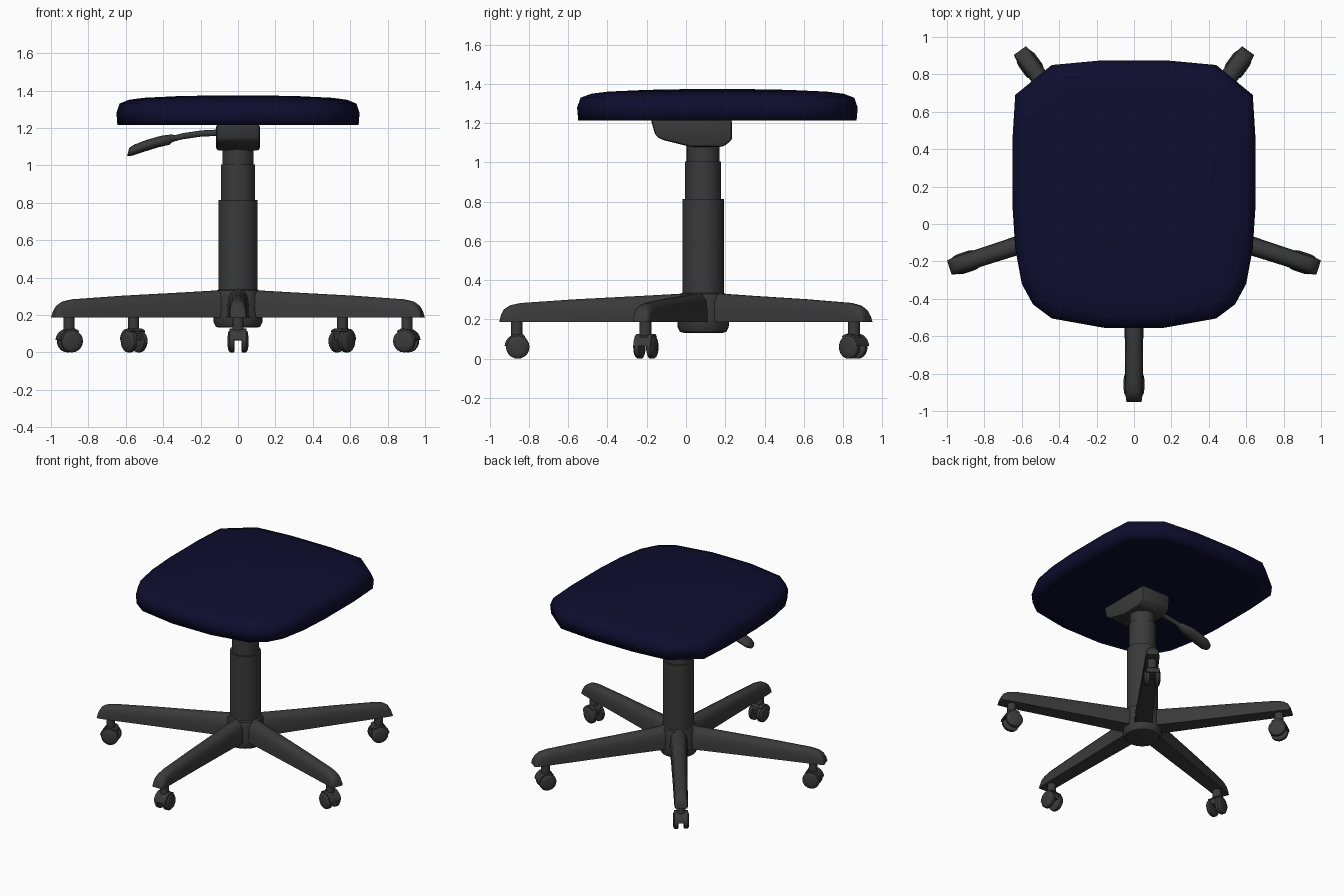
import bpy, bmesh, math
from mathutils import Matrix, Vector

if "Cube" in bpy.data.objects:
    bpy.data.objects.remove(bpy.data.objects["Cube"])

HUB_Y = 0.0875


def material(name, rgb):
    m = bpy.data.materials.new(name)
    m.diffuse_color = (*rgb, 1)
    m.use_nodes = True
    m.node_tree.nodes["Principled BSDF"].inputs["Base Color"].default_value = m.diffuse_color
    return m


GREY = material("charcoal plastic", (0.042, 0.042, 0.042))
NAVY = material("navy fabric", (0.004, 0.004, 0.028))


def finish(name, bm, mat, matrix=Matrix(), angle=35, bevel=0):
    bmesh.ops.recalc_face_normals(bm, faces=bm.faces)
    if bevel:
        bmesh.ops.bevel(bm, geom=bm.edges[:], offset=bevel, segments=2,
                        affect='EDGES', profile=0.5)
    me = bpy.data.meshes.new(name)
    bm.to_mesh(me)
    bm.free()
    me.transform(matrix)
    me.materials.append(mat)
    me.shade_smooth()
    me.set_sharp_from_angle(angle=math.radians(angle))
    ob = bpy.data.objects.new(name, me)
    bpy.context.collection.objects.link(ob)
    return ob


def loft(name, rings, mat, **kw):
    """Skin a list of closed rings and cap both ends."""
    bm = bmesh.new()
    vs = [[bm.verts.new(p) for p in ring] for ring in rings]
    n = len(vs[0])
    for a, b in zip(vs, vs[1:]):
        for i in range(n):
            j = (i + 1) % n
            bm.faces.new((a[i], a[j], b[j], b[i]))
    bm.faces.new(vs[0])
    bm.faces.new(vs[-1])
    return finish(name, bm, mat, **kw)


def lathe(name, profile, mat, sides=32, **kw):
    """Turn (radius, z) points around the z axis."""
    turn = [2 * math.pi * i / sides for i in range(sides)]
    return loft(name, [[(r * math.cos(a), r * math.sin(a), z) for a in turn]
                       for r, z in profile], mat, **kw)


def extrude(name, pts, to3d, lo, hi, mat, **kw):
    return loft(name, [[to3d(p, lo) for p in pts], [to3d(p, hi) for p in pts]], mat, **kw)


# Seat cushion: a rounded outline stacked in shrinking rings
half = [(0.17, 0.875), (0.44, 0.85), (0.635, 0.69), (0.65, 0.45), (0.65, 0.1),
        (0.635, -0.13), (0.60, -0.32), (0.54, -0.43), (0.44, -0.505), (0.16, -0.555)]
outline = half + [(-x, y) for x, y in reversed(half)]
cy = 0.16
levels = [(0.6, 1.215), (0.9, 1.215), (0.992, 1.215), (1.0, 1.28), (0.975, 1.33), (0.9, 1.35),
          (0.78, 1.361), (0.5, 1.370), (0.2, 1.374)]
loft("seat", [[(x * s, cy + (y - cy) * s, z) for x, y in outline] for s, z in levels],
     NAVY, angle=100)

# Tilt mechanism housing under the seat
profile = [(-0.18, 1.22), (-0.155, 1.135), (-0.12, 1.115), (0.02, 1.08),
           (0.19, 1.08), (0.235, 1.115), (0.235, 1.22)]
extrude("tilt_mechanism", profile, lambda p, x: (x, p[0], p[1]), -0.117, 0.117,
        GREY, bevel=0.015)

# Gas lift column and hub
at_hub = Matrix.Translation((0, HUB_Y, 0))
lathe("gas_lift_column", [(0.105, 0.30), (0.105, 0.815), (0.092, 0.815), (0.092, 1.005),
                          (0.084, 1.005), (0.084, 1.10)], GREY, matrix=at_hub)
lathe("base_hub", [(0.10, 0.132), (0.118, 0.137), (0.13, 0.16), (0.132, 0.20),
                   (0.122, 0.31), (0.116, 0.33), (0.105, 0.336)], GREY, matrix=at_hub)


# Height lever: thin rod running into a flat paddle (x, z, half width, half thickness)
def lever_ring(x, z, w, t, sides=12):
    return [(x + 0.25 * t * math.sin(a), 0.07 + w * math.cos(a), z + t * math.sin(a))
            for a in (2 * math.pi * i / sides for i in range(sides))]


lever = [(-0.10, 1.175, 0.017, 0.017), (-0.20, 1.170, 0.017, 0.017),
         (-0.30, 1.155, 0.017, 0.017), (-0.345, 1.143, 0.018, 0.018),
         (-0.36, 1.138, 0.032, 0.028), (-0.42, 1.127, 0.045, 0.031),
         (-0.50, 1.103, 0.05, 0.032), (-0.565, 1.08, 0.046, 0.03),
         (-0.587, 1.072, 0.034, 0.022)]
loft("height_lever", [lever_ring(*s) for s in lever], GREY, angle=50)


# Base arm cross-section: flat bottom, rounded top
def arm_ring(r, w, top, bottom=0.187):
    h = top - bottom
    side = [(1, 0), (0.97, 0.45), (0.85, 0.76), (0.6, 0.93), (0.25, 1)]
    pts = side + [(-a, b) for a, b in reversed(side)]
    return [(r, a * w, bottom + b * h) for a, b in pts]


ARM = [(0.05, 0.062, 0.335), (0.3, 0.056, 0.321), (0.65, 0.050, 0.303), (0.93, 0.047, 0.284),
       (0.985, 0.046, 0.272), (1.015, 0.044, 0.252), (1.03, 0.042, 0.225), (1.038, 0.040, 0.19)]

# Wheel profile with a domed outer side, and the fender arc over it
WHEEL = [(0.052, 0.018), (0.06, 0.022), (0.06, 0.042), (0.052, 0.051), (0.03, 0.055)]
arc = [math.radians(a) for a in range(5, 126, 15)]
FENDER = ([(0.067 * math.cos(a), 0.067 * math.sin(a)) for a in arc] +
          [(0.054 * math.cos(a), 0.054 * math.sin(a)) for a in reversed(arc)])
WHEEL_R, WHEEL_Z = 0.945, 0.06


def upright(p, y):
    return (WHEEL_R + p[0], y, WHEEL_Z + p[1])


for k in range(5):
    place = at_hub @ Matrix.Rotation(math.radians(-90 + 72 * k), 4, 'Z')
    n = k + 1
    loft(f"base_arm_{n}", [arm_ring(*s) for s in ARM], GREY, matrix=place, angle=45)
    # Caster: stem, body, fender, axle and twin wheels
    lathe(f"caster_stem_{n}", [(0.03, 0.10), (0.03, 0.20)], GREY, sides=16,
          matrix=place @ Matrix.Translation((0.95, 0, 0)))
    extrude(f"caster_body_{n}", [(-0.04, 0.005), (0.04, 0.005), (0.045, 0.05),
                                 (0.02, 0.068), (-0.025, 0.068), (-0.045, 0.04)],
            upright, -0.02, 0.02, GREY, matrix=place)
    extrude(f"caster_fender_{n}", FENDER, upright, -0.046, 0.046, GREY, matrix=place)
    for side, sign in (("left", 1), ("right", -1)):
        lathe(f"caster_wheel_{side}_{n}", WHEEL, GREY, sides=20, angle=40,
              matrix=place @ Matrix.Translation((WHEEL_R, 0, WHEEL_Z))
              @ Matrix.Rotation(-sign * math.pi / 2, 4, 'X'))
